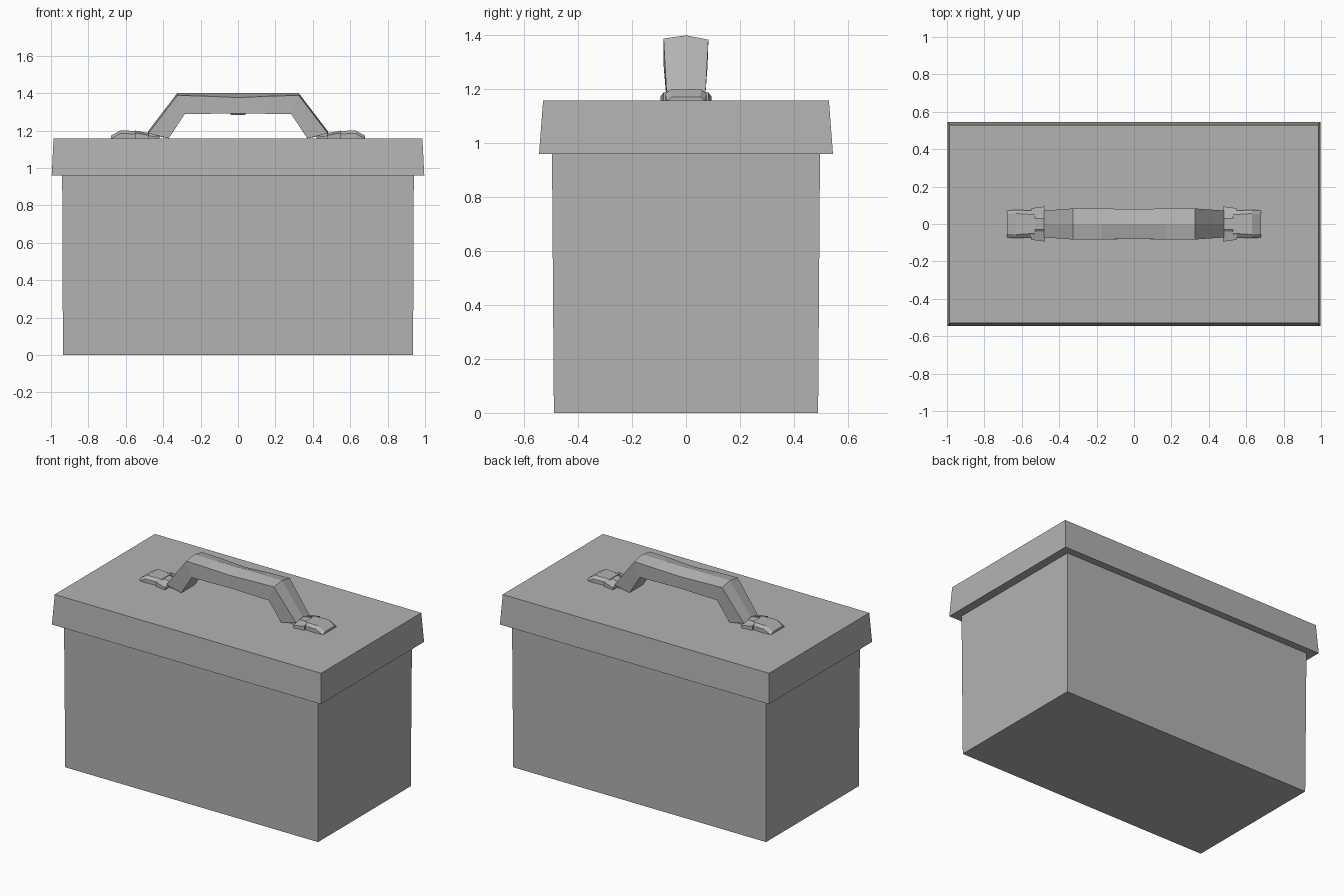
import bpy, bmesh

old = bpy.data.objects.get("Cube")
if old:
    bpy.data.objects.remove(old, do_unlink=True)

grey = bpy.data.materials.new("plain grey")
grey.use_nodes = True
colour = (0.45, 0.45, 0.45, 1)
grey.diffuse_color = colour
grey.node_tree.nodes["Principled BSDF"].inputs["Base Color"].default_value = colour


def loft(name, sections):
    """Skin equal-length rings of points and cap both ends."""
    bm = bmesh.new()
    rings = [[bm.verts.new(p) for p in ring] for ring in sections]
    for a, b in zip(rings, rings[1:]):
        for i in range(len(a)):
            j = (i + 1) % len(a)
            bm.faces.new((a[i], a[j], b[j], b[i]))
    bm.faces.new(rings[0])
    bm.faces.new(rings[-1])
    bmesh.ops.recalc_face_normals(bm, faces=bm.faces)
    mesh = bpy.data.meshes.new(name)
    bm.to_mesh(mesh)
    bm.free()
    mesh.materials.append(grey)
    obj = bpy.data.objects.new(name, mesh)
    bpy.context.collection.objects.link(obj)
    return obj


def rect(x, y, z):
    return [(-x, -y, z), (x, -y, z), (x, y, z), (-x, y, z)]


# Box and overhanging lid, both slightly tapered
loft("box_body", [rect(0.936, 0.49, 0), rect(0.94, 0.497, 0.962)])
loft("lid", [rect(0.996, 0.545, 0.96), rect(0.986, 0.53, 1.158)])


# Angular carrying handle with a shallow ridge and a dip in the middle
# station: x top, z top edge, x bottom, z bottom, half width
half = [
    (0.48, 1.185, 0.37, 1.158, 0.072),
    (0.325, 1.388, 0.285, 1.288, 0.083),
    (0.17, 1.384, 0.14, 1.290, 0.083),
    (0, 1.376, 0, 1.292, 0.079),
]
stations = [(-a, b, -c, d, w) for a, b, c, d, w in half] + half[-2::-1]
rings = []
for xt, zt, xb, zb, w in stations:
    ridge = max(zt, 1.4) if zt > 1.3 else zt + 0.012
    rings.append([(xt, -w, zt), (xt, 0, ridge), (xt, w, zt - 0.004),
                  (xb, w - 0.003, zb), (xb, -w, zb)])
loft("handle", rings)

# Small grip nub under the middle of the handle
loft("grip_nub", [rect(0.035, 0.03, 1.282), rect(0.05, 0.045, 1.30)])


# Mounting feet and clamps on each end of the handle
def bar(name, side, stations):
    """Chamfered bar along x; station: x, half width, top height."""
    rings = []
    for x, w, top in stations:
        x *= side
        rings.append([(x, -w, 1.15), (x, -w, top - 0.016), (x, -w + 0.02, top),
                      (x, w - 0.02, top), (x, w, top - 0.016), (x, w, 1.15)])
    loft(name, rings)


for side, label in ((1, "left"), (-1, "right")):
    bar(label + "_foot", side,
        [(0.53, 0.07, 1.198), (0.63, 0.076, 1.2), (0.68, 0.072, 1.172)])
    bar(label + "_hinge", side, [(0.42, 0.05, 1.18), (0.54, 0.05, 1.196)])
    # Two clamp lugs, one on each edge of the foot
    for edge in (-1, 1):
        y0, y1 = edge * 0.04, edge * 0.094
        lug = []
        for x, out, top in ((0.475, 0, 1.186), (0.55, -0.01, 1.2)):
            y = y1 + edge * out
            lug.append([(side * x, y0, 1.15), (side * x, y0, top),
                        (side * x, y, top - 0.012), (side * x, y, 1.15)])
        loft(label + ("_back_lug" if edge > 0 else "_front_lug"), lug)
